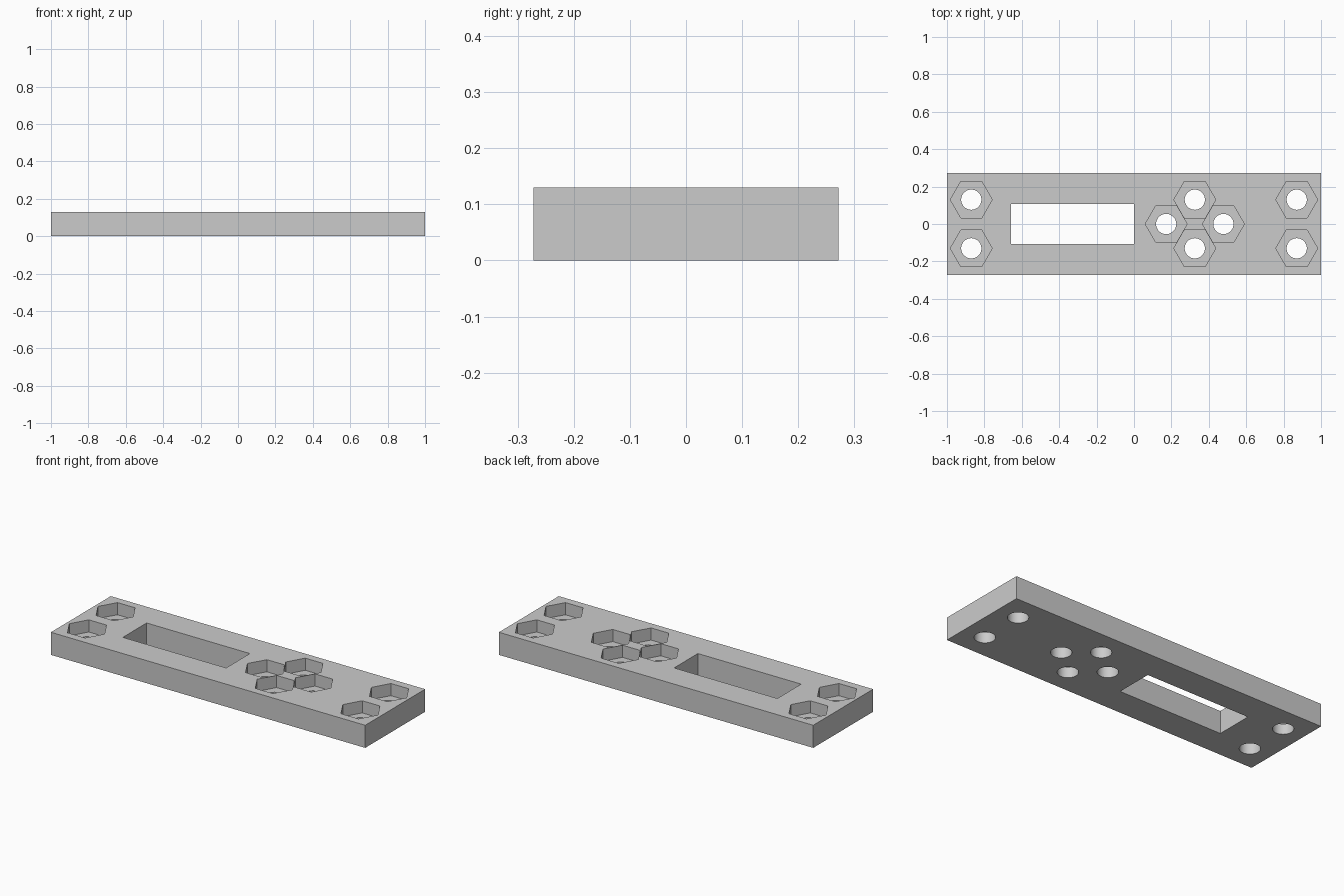
import bpy
import bmesh
import math
from mathutils import Matrix

HALF_DEPTH, HEIGHT = 0.272, 0.13
POCKET_DEPTH = 0.07
POCKET_RADIUS, HOLE_RADIUS = 0.112, 0.054

if "Cube" in bpy.data.objects:
    bpy.data.objects.remove(bpy.data.objects["Cube"], do_unlink=True)

grey = bpy.data.materials.new("plain grey")
grey.use_nodes = True
colour = (0.6, 0.6, 0.6, 1)
grey.diffuse_color = colour
grey.node_tree.nodes["Principled BSDF"].inputs["Base Color"].default_value = colour


def make_object(name, bm):
    mesh = bpy.data.meshes.new(name)
    bm.to_mesh(mesh)
    bm.free()
    mesh.materials.append(grey)
    obj = bpy.data.objects.new(name, mesh)
    bpy.context.collection.objects.link(obj)
    return obj


def box(name, x0, x1, half_y, z0, z1):
    bm = bmesh.new()
    place = Matrix.Translation(((x0 + x1) / 2, 0, (z0 + z1) / 2))
    size = Matrix.Diagonal((x1 - x0, 2 * half_y, z1 - z0, 1))
    bmesh.ops.create_cube(bm, size=1, matrix=place @ size)
    return make_object(name, bm)


def prisms(name, centres, sides, radius, z0, z1):
    # One upright prism at every centre, with a corner pointing along x
    bm = bmesh.new()
    for x, y in centres:
        ring = [bm.verts.new((x + radius * math.cos(math.tau * i / sides),
                              y + radius * math.sin(math.tau * i / sides), z0))
                for i in range(sides)]
        base = bm.faces.new(ring)
        top = bmesh.ops.extrude_face_region(bm, geom=[base])["geom"]
        for v in top:
            if isinstance(v, bmesh.types.BMVert):
                v.co.z = z1
    bmesh.ops.recalc_face_normals(bm, faces=bm.faces)
    return make_object(name, bm)


# Bolt positions: four corners and a diamond cluster
centres = [(x, y) for x in (-0.87, 0.87) for y in (-0.13, 0.13)]
centres += [(0.325, -0.13), (0.325, 0.13), (0.172, 0), (0.478, 0)]

# Plate and the shapes cut from it
plate = box("mounting_plate", -1, 1, HALF_DEPTH, 0, HEIGHT)
cutters = [
    box("slot_cutter", -0.657, 0, 0.108, -0.1, HEIGHT + 0.1),
    prisms("nut_pocket_cutter", centres, 6, POCKET_RADIUS,
           HEIGHT - POCKET_DEPTH, HEIGHT + 0.1),
    prisms("bolt_hole_cutter", centres, 48, HOLE_RADIUS, -0.1, HEIGHT + 0.1),
]
for cutter in cutters:
    cutter.hide_render = True
    cut = plate.modifiers.new(cutter.name, "BOOLEAN")
    cut.operation = "DIFFERENCE"
    cut.solver = "EXACT"
    cut.object = cutter

# Bake the cuts and drop the cutters
bpy.context.view_layer.update()
graph = bpy.context.evaluated_depsgraph_get()
cut_mesh = bpy.data.meshes.new_from_object(plate.evaluated_get(graph))
plate.modifiers.clear()
plate.data = cut_mesh
cut_mesh.name = "mounting_plate"
cut_mesh.materials.clear()
cut_mesh.materials.append(grey)
for face in cut_mesh.polygons:
    face.material_index = 0
for cutter in cutters:
    bpy.data.objects.remove(cutter, do_unlink=True)

# Round holes shade smoothly, all other edges stay crisp
bpy.ops.object.select_all(action="DESELECT")
plate.select_set(True)
bpy.context.view_layer.objects.active = plate
bpy.ops.object.shade_smooth_by_angle(angle=math.radians(30))
